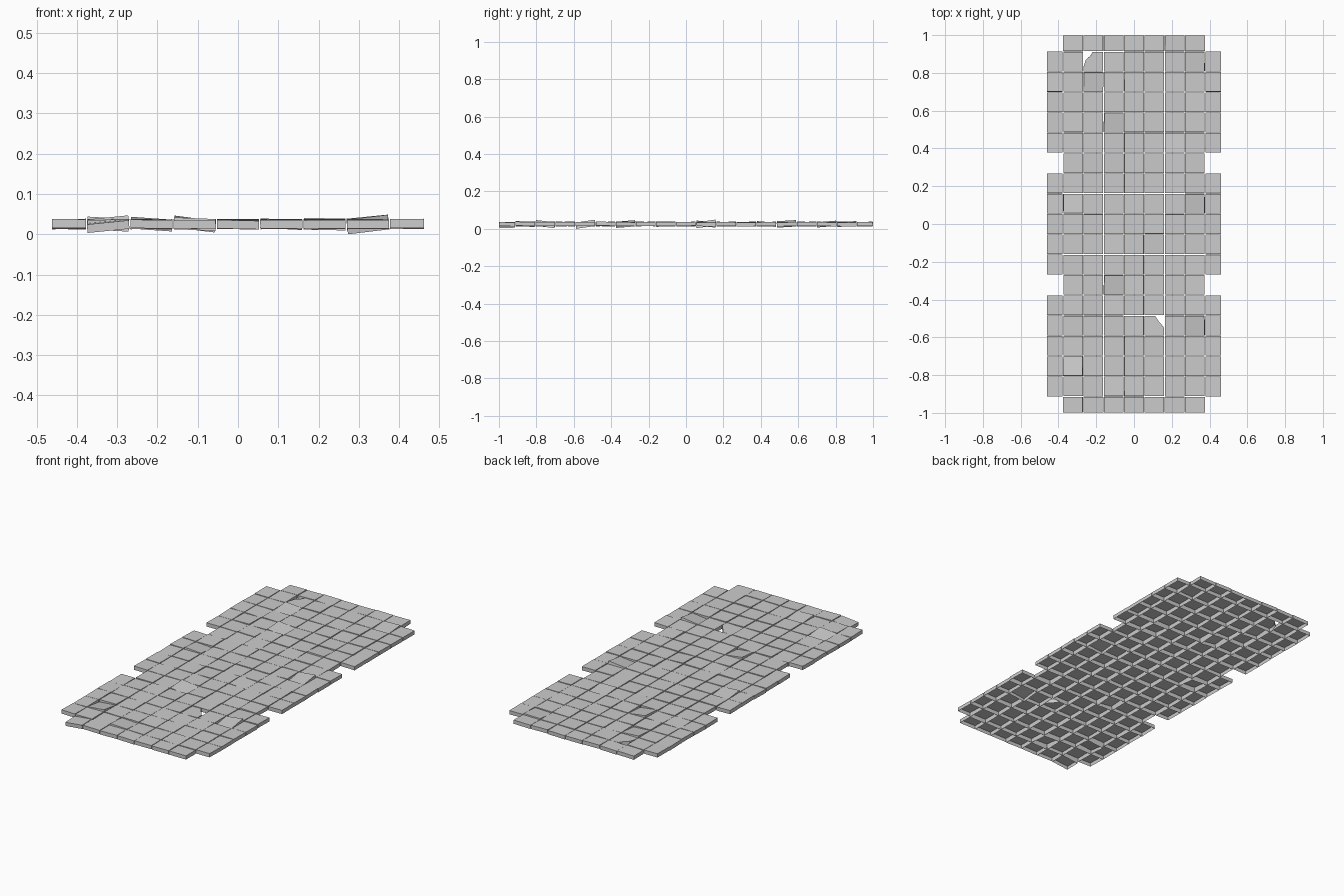
import bpy, bmesh, random
from mathutils import Vector, Matrix

if "Cube" in bpy.data.objects:
    bpy.data.objects.remove(bpy.data.objects["Cube"])

random.seed(4)
P = 0.1075          # slab pitch
GAP = 0.004         # joint width
HALF_T = 0.0105     # half slab thickness
MID_Z = 0.0255      # height of slab centres

# Grid lines: full slabs inside, narrower cut slabs round the border
xs = [-0.463] + [(i - 3.5) * P for i in range(8)] + [0.463]
ys = [1.0] + [(8.5 - i) * P for i in range(18)] + [-1.0]

# Loose slabs: (column, row) -> tilt about x, tilt about y, height offset
loose = {
    (3, 4): (0.06, 0.13, 0.001), (1, 8): (-0.10, 0.06, 0.0),
    (7, 8): (0.14, -0.10, 0.001), (3, 12): (0.08, 0.12, 0.0),
    (7, 14): (0.15, -0.12, -0.001), (5, 10): (0.02, 0.06, 0.0),
    (1, 16): (-0.12, -0.10, 0.0), (2, 2): (0.08, 0.07, 0.0),
    (1, 18): (0.03, -0.10, -0.005), (6, 5): (-0.08, 0.02, 0.0),
    (3, 17): (-0.08, 0.04, 0.0), (7, 1): (0.08, -0.03, 0.0),
}


def add_slab(bm, outline, tilt_x, tilt_y, dz, centre):
    """Flat top and side walls, open underneath; outline is counterclockwise."""
    m = (Matrix.Translation((centre[0], centre[1], MID_Z + dz))
         @ Matrix.Rotation(tilt_y, 4, 'Y') @ Matrix.Rotation(tilt_x, 4, 'X'))
    top = [bm.verts.new(m @ Vector((x, y, HALF_T))) for x, y in outline]
    low = [bm.verts.new(m @ Vector((x, y, -HALF_T))) for x, y in outline]
    bm.faces.new(top)
    n = len(top)
    for i in range(n):
        j = (i + 1) % n
        bm.faces.new((low[i], low[j], top[j], top[i]))


meshes = {name: bmesh.new() for name in
          ("paving_slabs", "border_slabs", "loose_slabs", "broken_slabs")}

for r in range(19):
    for c in range(9):
        # Border columns are notched in four rows
        if c in (0, 8) and r in (0, 6, 12, 18):
            continue
        w = (xs[c + 1] - xs[c] - GAP) / 2
        h = (ys[r] - ys[r + 1] - GAP) / 2
        if c == 0 or c == 8 or r == 0 or r == 18:
            w, h = w + 0.0005, h + 0.0005
        centre = ((xs[c] + xs[c + 1]) / 2, (ys[r] + ys[r + 1]) / 2)
        outline = [(-w, -h), (w, -h), (w, h), (-w, h)]
        tilt = [random.uniform(-0.025, 0.025), random.uniform(-0.025, 0.025),
                random.uniform(-0.001, 0.001)]
        kind = "border_slabs" if c in (0, 8) or r in (0, 18) else "paving_slabs"
        if (c, r) in loose:
            tilt, kind = loose[(c, r)], "loose_slabs"
        # Two slabs have a corner broken away
        if (c, r) == (2, 1):
            outline[3:] = [(w, h), (-0.003, h), (-0.016, 0.03), (-w + 0.012, 0.01),
                           (-w, -0.027)]
            outline.pop(2)
            kind = "broken_slabs"
        elif (c, r) == (5, 14):
            outline[2:3] = [(w, -0.012), (0.033, 0.012), (0.022, 0.024), (0.004, h)]
            kind = "broken_slabs"
        add_slab(meshes[kind], outline, *tilt, centre)

# Rest the lowest corner on the ground
drop = min(v.co.z for bm in meshes.values() for v in bm.verts)
for name, bm in meshes.items():
    bmesh.ops.translate(bm, verts=bm.verts[:], vec=(0, 0, -drop))
    me = bpy.data.meshes.new(name)
    bm.to_mesh(me)
    bm.free()
    bpy.context.collection.objects.link(bpy.data.objects.new(name, me))
